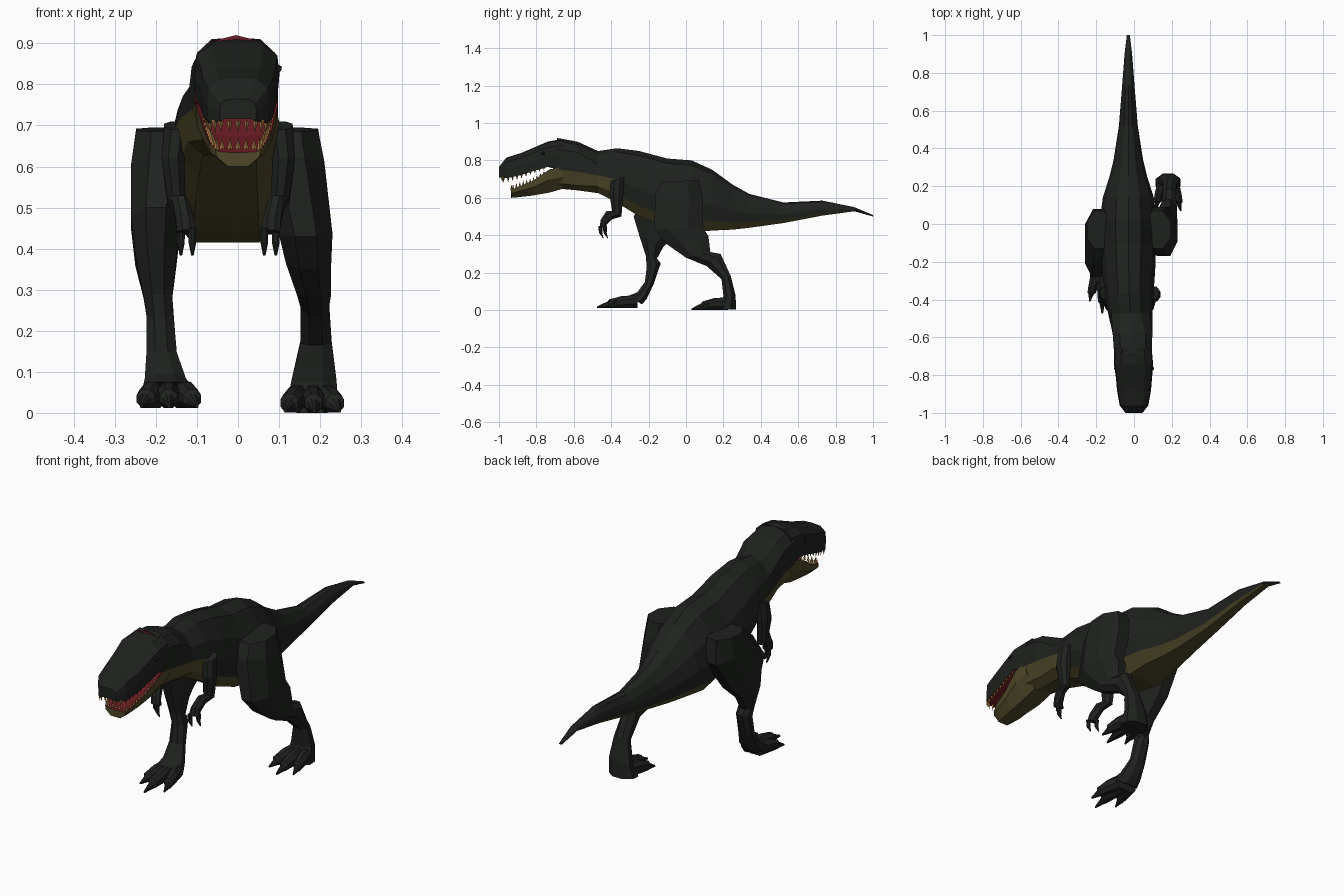
import bpy, bmesh, math
from mathutils import Vector

if "Cube" in bpy.data.objects:
    bpy.data.objects.remove(bpy.data.objects["Cube"])


def material(name, rgb):
    m = bpy.data.materials.new(name)
    m.diffuse_color = (*rgb, 1)
    m.use_nodes = True
    m.node_tree.nodes["Principled BSDF"].inputs["Base Color"].default_value = m.diffuse_color
    return m


DARK = material("dark_hide", (0.014, 0.016, 0.014))
TAN = material("belly_hide", (0.075, 0.064, 0.022))
RED = material("mouth_red", (0.16, 0.012, 0.018))
TOOTH = material("tooth", (0.42, 0.2, 0.06))
MATS = [DARK, TAN, RED, TOOTH]


def finish(name, bm):
    bmesh.ops.recalc_face_normals(bm, faces=bm.faces)
    me = bpy.data.meshes.new(name)
    bm.to_mesh(me)
    bm.free()
    for m in MATS:
        me.materials.append(m)
    ob = bpy.data.objects.new(name, me)
    bpy.context.collection.objects.link(ob)
    return ob


def loft(bm, rings, paint=None, caps=(0, 0)):
    """Skin a list of equal rings; paint(ring, side) gives the material slot."""
    vs = [[bm.verts.new(p) for p in r] for r in rings]
    n = len(vs[0])
    for i in range(len(vs) - 1):
        for k in range(n):
            j = (k + 1) % n
            f = bm.faces.new((vs[i][k], vs[i][j], vs[i + 1][j], vs[i + 1][k]))
            f.material_index = paint(i, k) if paint else 0
    for ring, c in ((vs[0], caps[0]), (vs[-1], caps[1])):
        bm.faces.new(ring).material_index = c


def profile_ring(half, y, cx, hw, zt, zb):
    """Mirror a half outline (top to bottom) into a full ring at y."""
    other = [(-a, b) for a, b in reversed(half) if a > 0]
    return [(cx + a * hw, y, zb + b * (zt - zb)) for a, b in half + other]


def limb_ring(front, back, cx, hx):
    """Octagon spanning two (y, z) points, half width hx in x."""
    a, b = Vector((0, *front)), Vector((0, *back))
    mid, d = (a + b) / 2, (a - b) / 2
    out = []
    for k in range(8):
        t = math.radians(22.5 + 45 * k)
        s = 1 / math.cos(math.radians(22.5))
        out.append(mid + d * math.cos(t) * s + Vector((cx + hx * math.sin(t) * s, 0, 0)))
    return out


# body, neck and tail
ROUND = [(0, 1), (.45, .93), (.85, .68), (1, .42), (.88, .16), (.55, 0)]
BOX = [(0, 1), (.65, .94), (1, .78), (1, .38), (.75, .1), (.35, 0)]
BODY = [(-.69, -.005, .10, .92, .65), (-.58, -.008, .105, .90, .64),
        (-.47, -.02, .118, .85, .625), (-.37, -.025, .128, .865, .575),
        (-.25, -.028, .14, .85, .50), (-.1, -.03, .147, .81, .44),
        (.03, -.03, .15, .80, .415), (.14, -.03, .135, .75, .425),
        (.25, -.03, .10, .67, .43), (.34, -.03, .078, .62, .44),
        (.52, -.03, .05, .575, .465), (.73, -.03, .033, .585, .505),
        (.9, -.03, .02, .55, .528), (1, -.03, .008, .508, .5)]
bm = bmesh.new()
loft(bm, [profile_ring(BOX if r[0] < -.5 else ROUND, *r) for r in BODY],
     lambda i, k: int((3 if i < 3 else 4) <= k <= (7 if i < 3 else 6)), (2, 0))
finish("body_and_tail", bm)

# upper jaw and skull, red on the roof of the mouth
SKULL = [(0, 1), (.6, .97), (.95, .78), (1, .45), (.95, 0), (.7, .1)]
UPPER = [(-.66, -.005, .099, .915, .745), (-.74, -.003, .104, .90, .765),
         (-.81, 0, .096, .87, .745), (-.88, 0, .09, .84, .722),
         (-.96, 0, .076, .815, .705), (-1, 0, .045, .765, .71)]
bm = bmesh.new()
loft(bm, [profile_ring(SKULL, *r) for r in UPPER], lambda i, k: 2 if 4 <= k <= 6 else 0)
finish("upper_jaw", bm)

# lower jaw, red inside
JAW = [(0, .8), (.8, .85), (1, 1), (.95, .55), (.45, 0)]
LOWER = [(-.66, -.005, .10, .765, .648), (-.73, -.003, .1, .752, .628),
         (-.82, 0, .083, .69, .612), (-.9, 0, .07, .658, .603), (-.935, 0, .055, .642, .60)]
bm = bmesh.new()
loft(bm, [profile_ring(JAW, *r) for r in LOWER],
     lambda i, k: 2 if k in (0, 1, 7, 8) else 1, (1, 1))
finish("lower_jaw", bm)


# teeth along the jaw edges
def edge(table, y, zi):
    for a, b in zip(table, table[1:]):
        if b[0] <= y <= a[0]:
            t = (y - a[0]) / (b[0] - a[0])
            return [a[j] + t * (b[j] - a[j]) for j in (2, zi)]


def tooth(bm, x, y, z, length, r=.007):
    base = [bm.verts.new((x + r * c, y + r * s, z)) for c, s in ((1, 0), (0, 1), (-1, 0), (0, -1))]
    tip = bm.verts.new((x * .97, y, z + length))
    for k in range(4):
        bm.faces.new((base[k], base[(k + 1) % 4], tip)).material_index = 3
    bm.faces.new(base).material_index = 3


for name, table, zi, start, end, sign in (("upper_teeth", UPPER, 4, -.975, -.76, -1),
                                          ("lower_teeth", LOWER, 3, -.925, -.76, 1)):
    bm = bmesh.new()
    for k in range(10):
        y = start + (end - start) * k / 9
        w, z = edge(table, y, zi)
        for s in (-1, 1):
            tooth(bm, s * w * .89, y, z - sign * .006, sign * (.034 - .0018 * k))
    w, z = edge(table, start, zi)
    for k in range(-2, 3):
        tooth(bm, k * w * .33, start - .008, z - sign * .004, sign * .028)
    finish(name, bm)

# eyes under the brow
bm = bmesh.new()
for s in (-1, 1):
    ret = bmesh.ops.create_icosphere(bm, subdivisions=1, radius=.011)
    bmesh.ops.translate(bm, verts=ret["verts"], vec=(s * .097, -.765, .838))
finish("eyes", bm)

# legs: front point, back point, centre x, half width
RIGHT_LEG = [((-.13, .685), (.07, .695), .125, .07), ((-.165, .62), (.09, .60), .13, .08),
             ((-.17, .43), (.09, .44), .165, .065), ((-.1, .35), (.12, .395), .172, .055),
             ((0, .28), (.13, .31), .185, .042), ((.11, .235), (.185, .30), .187, .034),
             ((.19, .165), (.24, .18), .19, .038), ((.2, .075), (.265, .08), .185, .055),
             ((.17, 0), (.268, .004), .18, .065)]
LEFT_LEG = [((-.13, .685), (.07, .695), -.185, .063), ((-.2, .62), (.08, .58), -.185, .075),
            ((-.28, .5), (-.03, .42), -.2, .06), ((-.25, .4), (-.12, .34), -.2, .05),
            ((-.215, .29), (-.155, .275), -.195, .035), ((-.21, .23), (-.135, .25), -.19, .033),
            ((-.22, .15), (-.172, .14), -.186, .037), ((-.26, .095), (-.21, .06), -.177, .05),
            ((-.31, .075), (-.235, .03), -.172, .06)]


def toe(bm, x0, x1, y0, y1, z):
    # thick base, knuckle, claw root, claw tip
    for_t = ((0, .068, .027), (.4, .062, .026), (.7, .045, .022), (.74, .034, .014), (1, .008, .004))
    loft(bm, [limb_ring((y0 + (y1 - y0) * t, z + h), (y0 + (y1 - y0) * t, z),
                        x0 + (x1 - x0) * t, w) for t, h, w in for_t])


for side, leg, cx, y0, z, tips in (
        ("right", RIGHT_LEG, .18, .225, .001, ((.115, .075), (.185, .03), (.247, .07))),
        ("left", LEFT_LEG, -.172, -.26, .012, ((-.1, -.42), (-.168, -.475), (-.235, -.41)))):
    bm = bmesh.new()
    loft(bm, [limb_ring(*r) for r in leg])
    finish(side + "_leg", bm)
    bm = bmesh.new()
    for x1, y1 in tips:
        toe(bm, cx + (x1 - cx) * .45, x1, y0, y1, z)
    finish(side + "_foot", bm)

# arms with two claws, outer x and inward drift
ARM = [((-.40, .69), (-.33, .71), 0, .03), ((-.41, .62), (-.335, .62), .008, .028),
       ((-.395, .53), (-.345, .50), 0, .022), ((-.425, .53), (-.395, .485), -.01, .02),
       ((-.455, .485), (-.425, .455), -.02, .022), ((-.462, .445), (-.428, .435), -.025, .024)]
for side, s, x in (("right", 1, .103), ("left", -1, -.15)):
    bm = bmesh.new()
    loft(bm, [limb_ring(a, b, x + s * dx, w) for a, b, dx, w in ARM])
    for d, y in ((-.014, -.458), (.014, -.434)):
        xc = x + s * (-.025 + d)
        loft(bm, [limb_ring((y - .01, .45), (y + .012, .445), xc, .01),
                  limb_ring((y - .008, .415), (y + .01, .412), xc, .009),
                  limb_ring((y + .013, .384), (y + .018, .383), xc, .003)])
    finish(side + "_arm", bm)
